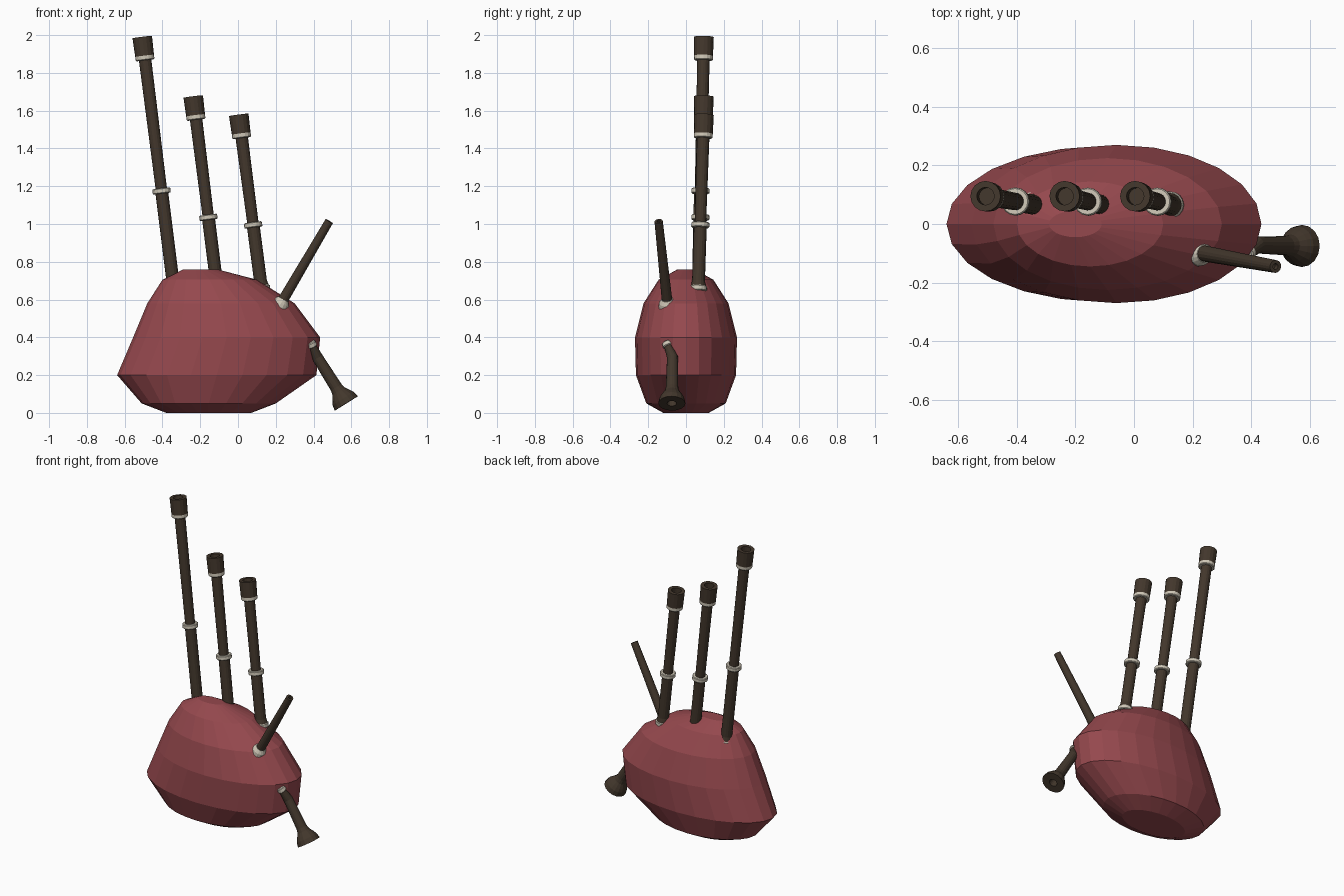
import bpy, bmesh
from math import cos, sin, tau
from mathutils import Vector

if "Cube" in bpy.data.objects:
    bpy.data.objects.remove(bpy.data.objects["Cube"])


def material(name, rgb):
    m = bpy.data.materials.new(name)
    m.diffuse_color = (*rgb, 1)
    m.use_nodes = True
    m.node_tree.nodes["Principled BSDF"].inputs["Base Color"].default_value = m.diffuse_color
    return m


RED = material("bag_cloth", (0.30, 0.065, 0.075))
WOOD = material("dark_wood", (0.055, 0.038, 0.025))
IVORY = material("ivory", (0.62, 0.57, 0.47))


def loft(name, loops, mat):
    """Skin a stack of equal-sized point loops and cap both ends."""
    bm = bmesh.new()
    rows = [[bm.verts.new(p) for p in loop] for loop in loops]
    n = len(rows[0])
    for a, b in zip(rows, rows[1:]):
        for i in range(n):
            j = (i + 1) % n
            bm.faces.new((a[i], a[j], b[j], b[i]))
    bm.faces.new(rows[0][::-1])
    bm.faces.new(rows[-1])
    bmesh.ops.recalc_face_normals(bm, faces=bm.faces)
    me = bpy.data.meshes.new(name)
    bm.to_mesh(me)
    bm.free()
    me.materials.append(mat)
    ob = bpy.data.objects.new(name, me)
    bpy.context.collection.objects.link(ob)
    return ob


def circle(c, axis, r, n=16):
    u = axis.cross(Vector((0, 1, 0))).normalized()
    v = axis.cross(u).normalized()
    return [c + r * (cos(tau * i / n) * u + sin(tau * i / n) * v) for i in range(n)]


def turned(name, start, axis, profile, mat):
    """Lathe a profile of (distance, radius) along an axis."""
    return loft(name, [circle(start + axis * t, axis, r) for t, r in profile], mat)


# Bag: stacked ellipses (z, left x, right x, half depth)
sections = [(0, -0.38, 0.07, 0.12), (0.05, -0.51, 0.20, 0.21),
            (0.20, -0.64, 0.415, 0.265), (0.40, -0.555, 0.435, 0.27),
            (0.58, -0.48, 0.30, 0.225), (0.705, -0.40, 0.10, 0.145),
            (0.76, -0.29, -0.11, 0.045)]
loft("bag", [[Vector(((l + r) / 2 + (r - l) / 2 * cos(tau * i / 24),
                      d * sin(tau * i / 24), z)) for i in range(24)]
             for z, l, r, d in sections], RED)

# Drones: base x, top x, top z, middle ring z
for name, x0, x1, top, mid in [("bass_drone", -0.34, -0.507, 1.99, 1.175),
                               ("middle_drone", -0.11, -0.237, 1.675, 1.035),
                               ("outer_drone", 0.124, 0.004, 1.578, 0.995)]:
    base = Vector((x0, 0.065, 0.66))
    end = Vector((x1, 0.095, top))
    L = (end - base).length
    ax = (end - base).normalized()
    m = L * (mid - 0.66) / (top - 0.66)
    turned(name, base, ax, [(0, 0.044), (0.04, 0.034), (m, 0.034), (m, 0.03),
                            (L - 0.1, 0.033), (L - 0.1, 0.05), (L, 0.052),
                            (L, 0.03), (L - 0.06, 0.03)], WOOD)
    for label, t, r in [("base", 0, 0.046), ("middle", m, 0.048), ("top", L - 0.11, 0.05)]:
        turned(f"{name}_{label}_ring", base, ax,
               [(t - 0.014, r - 0.004), (t - 0.01, r), (t + 0.01, r), (t + 0.014, r - 0.004)], IVORY)

# Blowpipe and its flared stock
base = Vector((0.225, -0.098, 0.575))
end = Vector((0.483, -0.145, 1.015))
ax = (end - base).normalized()
L = (end - base).length
turned("blowpipe", base, ax, [(0, 0.028), (L, 0.022), (L, 0.01), (L - 0.02, 0.01)], WOOD)
turned("blowpipe_stock", base, ax, [(-0.03, 0.052), (0.012, 0.044), (0.032, 0.03)], IVORY)

# Chanter: short bent neck, straight pipe and bell
bell = Vector((0.573, -0.075, 0.05))
bend = Vector((0.420, -0.072, 0.295))
top = Vector((0.388, -0.100, 0.365))
ax = (bell - bend).normalized()
neck = (bend - top).normalized()
L = (bell - bend).length
loops = [circle(top, neck, 0.019), circle(bend, (ax + neck).normalized(), 0.029)]
loops += [circle(bend + ax * t, ax, r) for t, r in
          [(L - 0.10, 0.033), (L - 0.075, 0.039), (L - 0.05, 0.055),
           (L - 0.03, 0.066), (L, 0.072), (L, 0.025), (L - 0.05, 0.02)]]
loft("chanter", loops, WOOD)
turned("chanter_ring", top, neck,
       [(-0.012, 0.02), (-0.008, 0.025), (0.012, 0.027), (0.016, 0.022)], IVORY)
